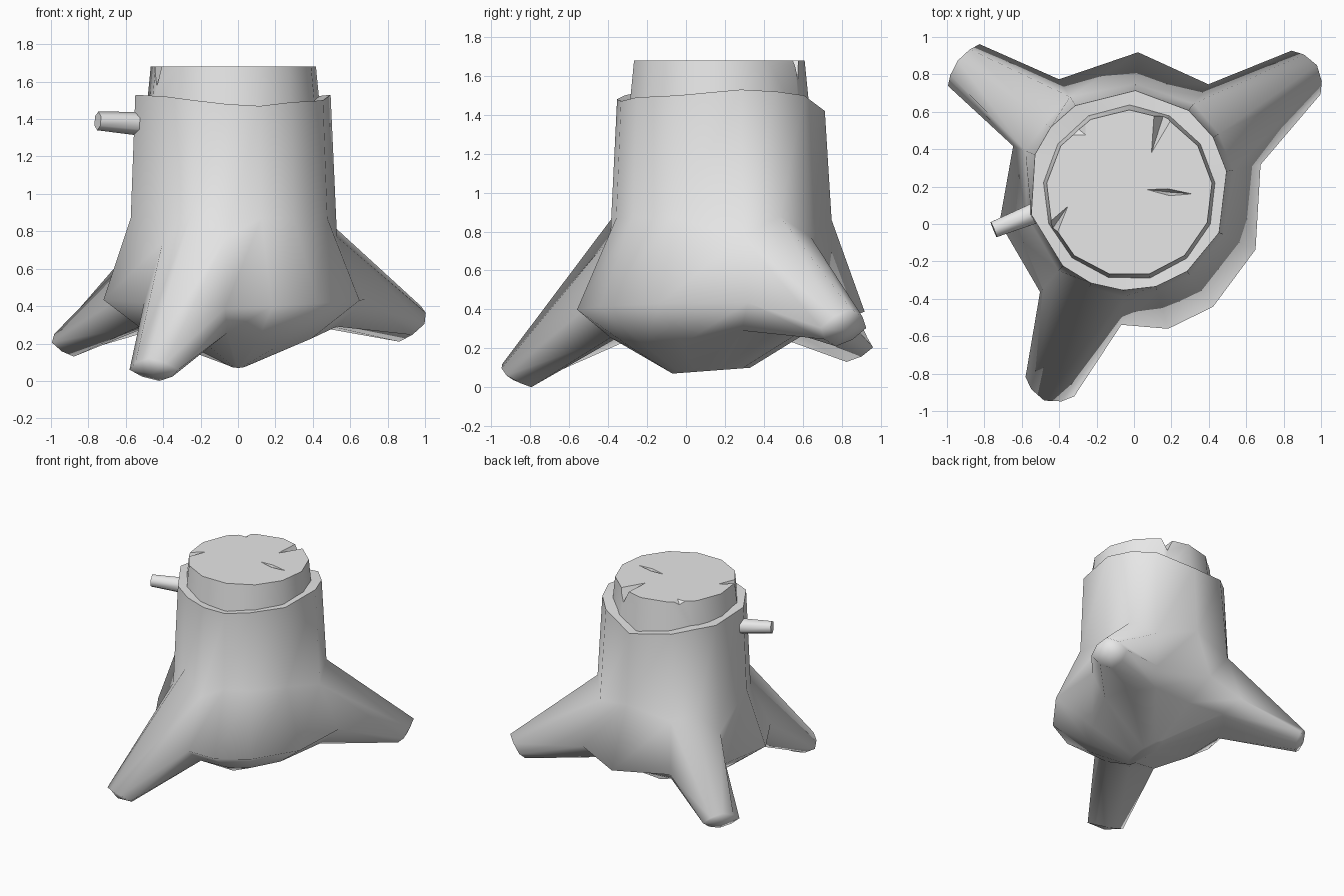
import bpy, bmesh
from math import radians, cos, sin
from mathutils import Vector

cube = bpy.data.objects.get("Cube")
if cube:
    bpy.data.objects.remove(cube)

grey = bpy.data.materials.new("plain_grey")
grey.use_nodes = True
grey.diffuse_color = (0.8, 0.8, 0.8, 1)
grey.node_tree.nodes["Principled BSDF"].inputs["Base Color"].default_value = (0.8, 0.8, 0.8, 1)


def finish(bm, name, smooth=None):
    """Turn a bmesh into a named object, optionally smooth below an angle."""
    bmesh.ops.recalc_face_normals(bm, faces=bm.faces)
    mesh = bpy.data.meshes.new(name)
    bm.to_mesh(mesh)
    bm.free()
    mesh.materials.append(grey)
    obj = bpy.data.objects.new(name, mesh)
    bpy.context.collection.objects.link(obj)
    if smooth:
        bpy.ops.object.select_all(action='DESELECT')
        obj.select_set(True)
        bpy.context.view_layer.objects.active = obj
        bpy.ops.object.shade_smooth_by_angle(angle=radians(smooth))
    return obj


# Bark: angle, radius at the widest rim, height of the ragged top edge
CENTRE = Vector((-0.03, 0.18, 0))
COLUMNS = [(11, .72, 1.53), (32, .72, 1.52), (53, .71, 1.50), (86, .74, 1.42),
           (122, .70, 1.47), (141, .68, 1.50), (159, .66, 1.50), (194, .71, 1.53),
           (229, .72, 1.52), (248, .72, 1.50), (267, .72, 1.48), (286, .77, 1.47),
           (306, .77, 1.49), (335, .75, 1.50)]
N = len(COLUMNS)
# Shoulders that differ from the usual radius and height
SHOULDERS = {0: (.57, .77), 1: (.57, .88), 2: (.58, .77), 3: (.57, .86), 4: (.59, .79),
             5: (.57, .82), 6: (.59, .66), 8: (.57, .74), 9: (.555, .93), 10: (.57, .77)}
# Roots: middle column, tip centre, half width, half height, outward lean of the end
ROOTS = [(1, (.92, .81, .305), .14, .095, .07),
         (5, (-.91, .85, .205), .14, .075, .04),
         (9, (-.45, -.87, .06), .14, .06, .08)]
root_columns = {m + s for m, *_ in ROOTS for s in (-1, 0, 1)}

bm = bmesh.new()
rings = [[] for _ in range(6)]
for c, (angle, rim, top) in enumerate(COLUMNS):
    a = radians(angle)
    x, y = cos(a), sin(a)
    under = (rim * .79, .285 + .03 * y) if c in root_columns else (rim * .62, .245 + .045 * y)
    profile = [under, (rim, .385 + .05 * abs(x)),
               SHOULDERS.get(c, (.56, .87)), (.535, top), (.44, top - .01)]
    # narrow keel under the stump
    rings[0].append(bm.verts.new((.05 * x, .13 + .2 * y, .085 + .015 * y)))
    for ring, (r, z) in zip(rings[1:], profile):
        ring.append(bm.verts.new(CENTRE + Vector((r * x, r * y, z))))
faces = {}
for j in range(5):
    for c in range(N):
        d = (c + 1) % N
        faces[j, c] = bm.faces.new((rings[j][c], rings[j][d], rings[j + 1][d], rings[j + 1][c]))
bm.faces.new(rings[0][::-1])

# Pull each root out of a two by two patch of bark
for mid, tip, width, height, lean in ROOTS:
    tip = Vector(tip)
    out = tip - CENTRE
    out.z = 0
    out.normalize()
    side = Vector((-out.y, out.x, 0))
    up = Vector((0, 0, height)) + out * lean
    end_normal = side.cross(up).normalized()
    patch = [faces[j, c] for j in (1, 2) for c in (mid - 1, mid)]
    ends = {}
    for j in (-1, 0, 1):
        for i in (-1, 0, 1):
            k = .62 if i and j else 1
            bulge = 0 if i or j else .03
            pos = tip + side * (i * k * width) + up * (j * k) + end_normal * bulge
            ends[rings[2 + j][mid + i]] = bm.verts.new(pos)
    border = [e for f in patch for e in f.edges
              if sum(g in patch for g in e.link_faces) == 1]
    for e in border:
        v, w = e.verts
        bm.faces.new((v, w, ends[w], ends[v]))
    for f in patch:
        bm.faces.new([ends[v] for v in f.verts])
    bmesh.ops.delete(bm, geom=patch, context='FACES')

# Crisp ragged lip, everything else soft
for c in range(N):
    bm.edges.get((rings[4][c], rings[4][(c + 1) % N])).smooth = False
finish(bm, "bark_and_roots", 120)

# Bare wood core standing above the bark
TOP = 1.68
bm = bmesh.new()
bmesh.ops.create_cone(bm, cap_ends=True, segments=13, radius1=.475, radius2=.445, depth=.3)
bmesh.ops.translate(bm, verts=bm.verts, vec=(-.025, .165, TOP - .15))
core = finish(bm, "wood_core", 35)


def cut(points):
    """Carve the hull of the points out of the core."""
    bm = bmesh.new()
    for p in points:
        bm.verts.new(p)
    bmesh.ops.convex_hull(bm, input=bm.verts)
    cutter = finish(bm, "crack_cutter")
    cutter.hide_render = True
    mod = core.modifiers.new("crack", 'BOOLEAN')
    mod.operation = 'DIFFERENCE'
    mod.solver = 'EXACT'
    mod.object = cutter
    bpy.context.view_layer.update()
    result = bpy.data.meshes.new_from_object(
        core.evaluated_get(bpy.context.evaluated_depsgraph_get()))
    core.modifiers.clear()
    core.data = result
    bpy.data.objects.remove(cutter)


# Split notches at the edge: inner tip, two rim points, depth of the split
for tip, a, b, depth in [((.09, .37), (.11, .66), (.25, .64), .14),
                         ((-.35, .10), (-.49, -.02), (-.43, -.10), .14),
                         ((-.25, .47), (-.44, .47), (-.26, .63), .06)]:
    foot = ((a[0] + b[0]) / 2, (a[1] + b[1]) / 2)
    cut([(*p, TOP + .005) for p in (tip, a, b)] + [(*foot, TOP - depth)])

# Thin crack in the middle
cut([(x, y, TOP + .005) for x, y in ((.06, .185), (.19, .15), (.32, .16), (.18, .19))]
    + [(.19, .17, TOP - .06)])

# Snapped twig on the side
start, end = Vector((-.45, .09, 1.37)), Vector((-.75, -.03, 1.39))
axis = end - start
bm = bmesh.new()
bmesh.ops.create_cone(bm, cap_ends=True, segments=6, radius1=.068, radius2=.05, depth=axis.length)
bmesh.ops.transform(bm, matrix=axis.to_track_quat('Z', 'Y').to_matrix().to_4x4(), verts=bm.verts)
bmesh.ops.translate(bm, verts=bm.verts, vec=(start + end) / 2)
finish(bm, "twig", 65)
